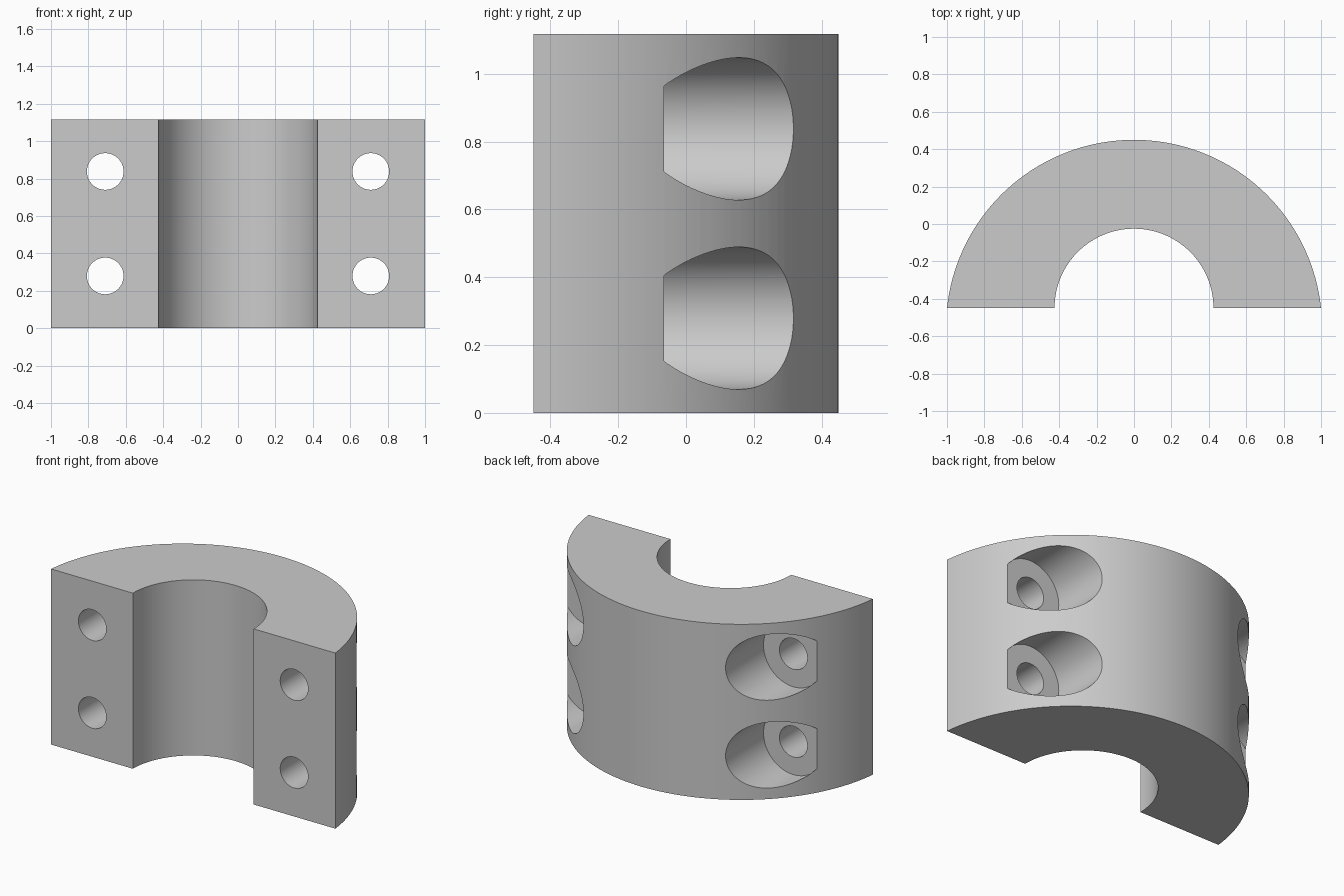
import bpy, bmesh, math
from mathutils import Matrix

cube = bpy.data.objects.get("Cube")
if cube:
    bpy.data.objects.remove(cube, do_unlink=True)

HEIGHT = 1.117
FRONT, BACK = -0.45, 0.45
OUTER_R = 1.0056
BORE_R = 0.425

grey = bpy.data.materials.new("light grey metal")
grey.use_nodes = True
colour = (0.6, 0.6, 0.6, 1)
grey.diffuse_color = colour
grey.node_tree.nodes["Principled BSDF"].inputs["Base Color"].default_value = colour


def make_object(name, bm):
    mesh = bpy.data.meshes.new(name)
    bmesh.ops.recalc_face_normals(bm, faces=bm.faces)
    bm.to_mesh(mesh)
    bm.free()
    mesh.materials.append(grey)
    obj = bpy.data.objects.new(name, mesh)
    bpy.context.collection.objects.link(obj)
    return obj


def arc(radius, centre_y, steps):
    """Points from the +x end on the front plane round to the -x end."""
    start = math.asin((FRONT - centre_y) / radius)
    return [(radius * math.cos(a), centre_y + radius * math.sin(a))
            for a in (start + (math.pi - 2 * start) * i / steps
                      for i in range(steps + 1))]


# Half-ring body: outer arc joined to the bore arc, extruded upwards
profile = arc(OUTER_R, BACK - OUTER_R, 72) + arc(BORE_R, FRONT, 48)[::-1]
bm = bmesh.new()
base = bm.faces.new([bm.verts.new((x, y, 0)) for x, y in profile])
top = bmesh.ops.extrude_face_region(bm, geom=[base])["geom"]
bmesh.ops.translate(bm, vec=(0, 0, HEIGHT),
                    verts=[v for v in top if isinstance(v, bmesh.types.BMVert)])
body = make_object("clamp_half", bm)


def drill(name, radius, y0, y1):
    """Cut four matching round holes running along y."""
    bm = bmesh.new()
    for x in (-0.71, 0.71):
        for z in (HEIGHT / 4, HEIGHT * 3 / 4):
            place = (Matrix.Translation((x, (y0 + y1) / 2, z))
                     @ Matrix.Rotation(math.pi / 2, 4, 'X'))
            bmesh.ops.create_cone(bm, cap_ends=True, segments=64, radius1=radius,
                                  radius2=radius, depth=y1 - y0, matrix=place)
    cutter = make_object(name, bm)
    cutter.hide_render = True
    cutter.hide_set(True)
    cut = body.modifiers.new(name, 'BOOLEAN')
    cut.operation = 'DIFFERENCE'
    cut.solver = 'EXACT'
    cut.object = cutter
    return cutter


# Bolt holes and the wider bolt-head recesses open to the back
cutters = [drill("bolt_hole_cutter", 0.098, -0.7, 0.7),
           drill("bolt_head_recess_cutter", 0.21, -0.065, 0.75)]

# Bake the cuts, then remove the cutters
bpy.context.view_layer.update()
evaluated = body.evaluated_get(bpy.context.evaluated_depsgraph_get())
finished = bpy.data.meshes.new_from_object(evaluated)
body.modifiers.clear()
body.data = finished
for cutter in cutters:
    bpy.data.objects.remove(cutter, do_unlink=True)

# Smooth curved walls with crisp rims
bpy.ops.object.select_all(action='DESELECT')
body.select_set(True)
bpy.context.view_layer.objects.active = body
bpy.ops.object.shade_smooth_by_angle(angle=math.radians(25))
